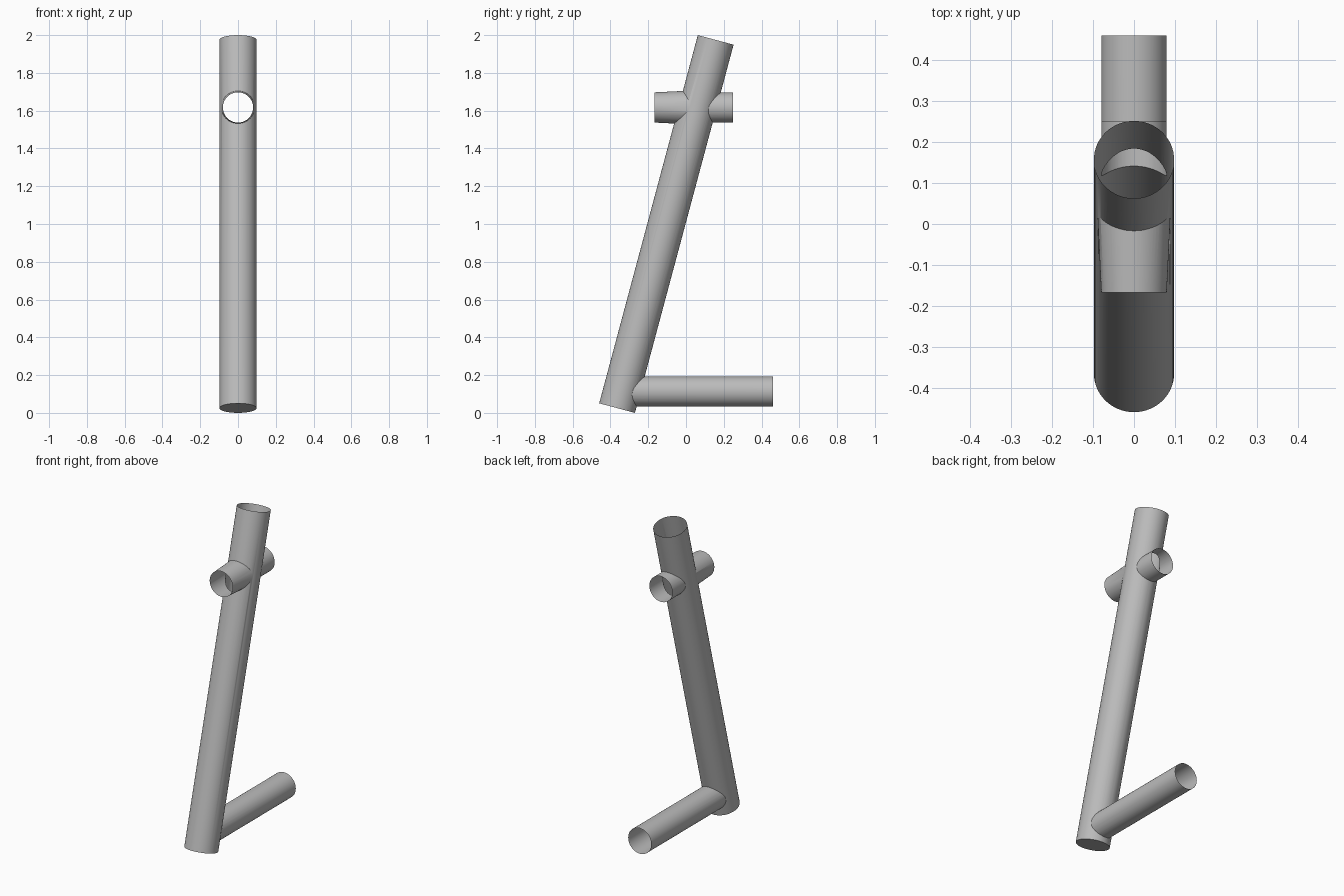
import bpy, bmesh, math
from mathutils import Vector

cube = bpy.data.objects.get("Cube")
if cube:
    bpy.data.objects.remove(cube, do_unlink=True)

# Single grey material
grey = bpy.data.materials.new("plain_grey")
grey.use_nodes = True
colour = (0.5, 0.5, 0.5, 1)
grey.diffuse_color = colour
grey.node_tree.nodes["Principled BSDF"].inputs["Base Color"].default_value = colour

TILT = math.radians(15)
LOW = Vector((0, -0.365, 0.0254))
TOP = Vector((0, -0.365 + 1.949 * math.tan(TILT), 1.9746))
UPPER_Z, LOWER_Z = 1.617, 0.113


def axis_y(z):
    """Depth of the main tube's centre line at a height."""
    return LOW.y + (z - LOW.z) * math.tan(TILT)


def tube(name, start, end, r_start, r_end):
    """Closed cylinder or cone running from start to end."""
    span = end - start
    bm = bmesh.new()
    bmesh.ops.create_cone(bm, cap_ends=True, segments=64, radius1=r_start,
                          radius2=r_end, depth=span.length)
    turn = Vector((0, 0, 1)).rotation_difference(span).to_matrix()
    for v in bm.verts:
        v.co = turn @ v.co + (start + end) / 2
    mesh = bpy.data.meshes.new(name)
    bm.to_mesh(mesh)
    bm.free()
    mesh.materials.append(grey)
    obj = bpy.data.objects.new(name, mesh)
    bpy.context.collection.objects.link(obj)
    return obj


def branch(name, z, y_end, r_root, r_end):
    """Horizontal tube leaving the main tube's centre line."""
    return tube(name, Vector((0, axis_y(z), z)), Vector((0, y_end, z)), r_root, r_end)


# Leaning main tube and its three horizontal branches
frame = tube("pipe_frame", LOW, TOP, 0.098, 0.098)
branches = [
    branch("lower_back_branch", LOWER_Z, 0.46, 0.08, 0.08),
    branch("upper_back_branch", UPPER_Z, 0.25, 0.08, 0.08),
    branch("upper_front_branch", UPPER_Z, -0.167, 0.091, 0.08),
]

# Weld the branches into one continuous shell
bpy.context.view_layer.objects.active = frame
frame.select_set(True)
for part in branches:
    mod = frame.modifiers.new("weld", "BOOLEAN")
    mod.operation = "UNION"
    mod.solver = "EXACT"
    mod.object = part
    bpy.ops.object.modifier_apply(modifier=mod.name)
    bpy.data.objects.remove(part, do_unlink=True)

# Open the top and the branch ends; the foot stays closed
openings = [(TOP, TOP - LOW),
            (Vector((0, 0.46, LOWER_Z)), Vector((0, 1, 0))),
            (Vector((0, 0.25, UPPER_Z)), Vector((0, 1, 0))),
            (Vector((0, -0.167, UPPER_Z)), Vector((0, -1, 0)))]
bm = bmesh.new()
bm.from_mesh(frame.data)
caps = [f for f in bm.faces
        if any(f.normal.dot(n.normalized()) > 0.99
               and (f.calc_center_median() - p).length < 0.05 for p, n in openings)]
bmesh.ops.delete(bm, geom=caps, context="FACES")
bm.to_mesh(frame.data)
bm.free()

bpy.ops.object.shade_smooth_by_angle(angle=math.radians(30))
